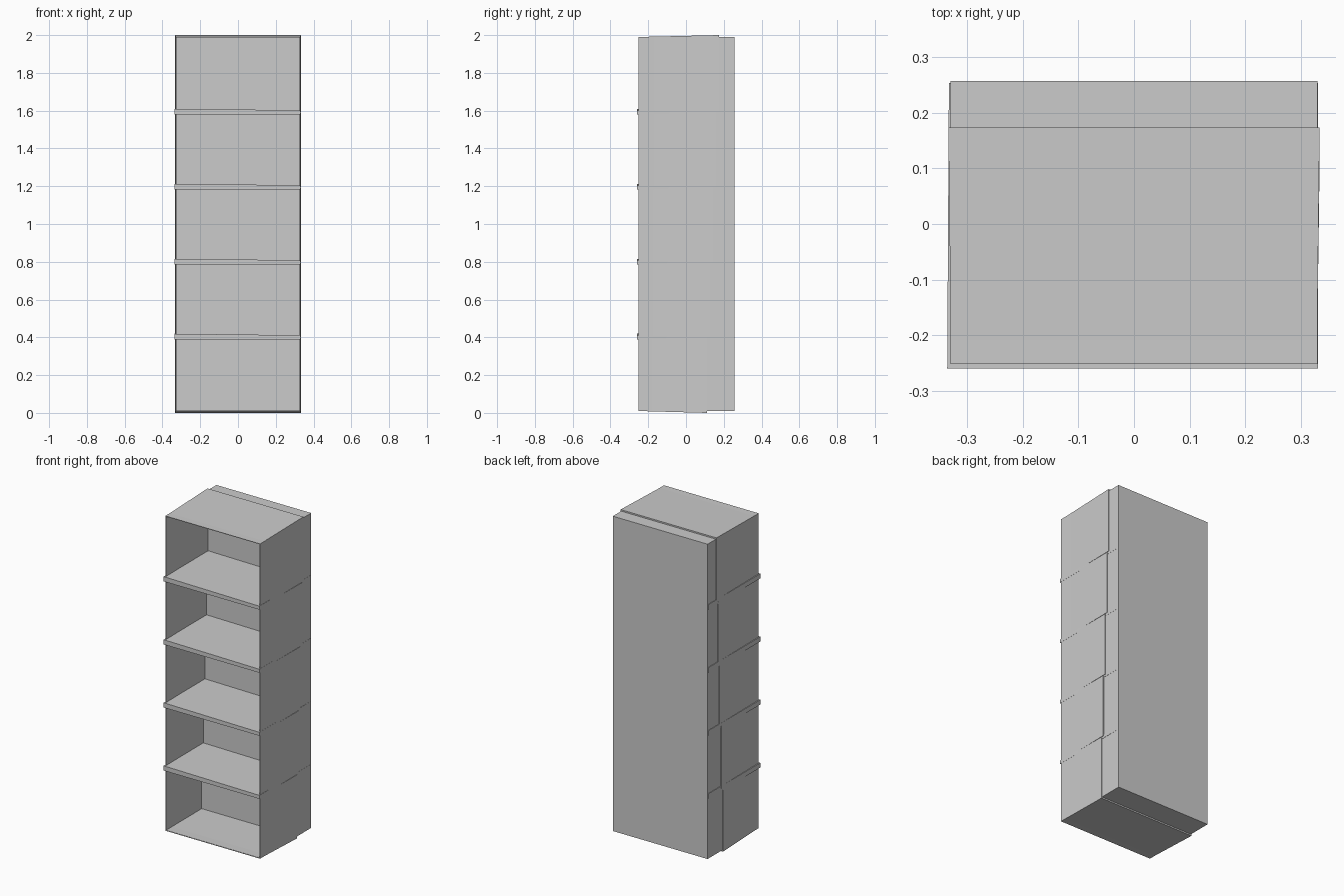
import bpy, bmesh

if "Cube" in bpy.data.objects:
    bpy.data.objects.remove(bpy.data.objects["Cube"])

QUADS = [(0, 1, 5, 4), (3, 2, 6, 7), (0, 4, 7, 3), (1, 2, 6, 5), (4, 5, 6, 7)]
SHELF_PITCH = 0.397


def make_object(name, verts, faces, thickness=0.0):
    mesh = bpy.data.meshes.new(name)
    bm = bmesh.new()
    vs = [bm.verts.new(v) for v in verts]
    for f in faces:
        bm.faces.new([vs[i] for i in f])
    bmesh.ops.recalc_face_normals(bm, faces=bm.faces)
    bm.to_mesh(mesh)
    bm.free()
    obj = bpy.data.objects.new(name, mesh)
    bpy.context.collection.objects.link(obj)
    if thickness:
        mod = obj.modifiers.new("panel_thickness", 'SOLIDIFY')
        # recalculated normals point outward, so grow inward
        mod.thickness = thickness
        mod.offset = -1
    return obj


def ring(half_width, y, z0, z1):
    return [(-half_width, y, z0), (half_width, y, z0),
            (half_width, y, z1), (-half_width, y, z1)]


def open_box(name, front, back, thickness):
    """Tapered box without a front face; front/back = (half width, y, z0, z1)."""
    return make_object(name, ring(*front) + ring(*back), QUADS, thickness)


# Outer case, open at the front
open_box("outer_case", (0.33, -0.252, 0.009, 1.991),
         (0.33, 0.257, 0.009, 1.991), 0.003)

# Five compartment liners: flaring backward, deeper toward the top
for i in range(5):
    low = 0.01 if i == 0 else i * SHELF_PITCH + 0.006
    high = 1.99 if i == 4 else (i + 1) * SHELF_PITCH + 0.003
    back_low = 0.0 if i == 0 else low
    back_high = 2.0 if i == 4 else high
    y_back = 0.110 + 0.016 * i
    open_box(f"compartment_liner_{i + 1}", (0.329, -0.251, low, high),
             (0.334, y_back, back_low, back_high), 0.004)

# Four shelves, slightly proud at the front and left, thicker on the left
for i in range(1, 5):
    z = i * SHELF_PITCH - 0.008
    verts = []
    for y, left in ((-0.26, -0.336), (0.254, -0.333)):
        verts += [(left, y, z), (0.331, y, z),
                  (0.331, y, z + 0.022), (left, y, z + 0.03)]
    make_object(f"shelf_{i}", verts, QUADS + [(0, 1, 2, 3)])
